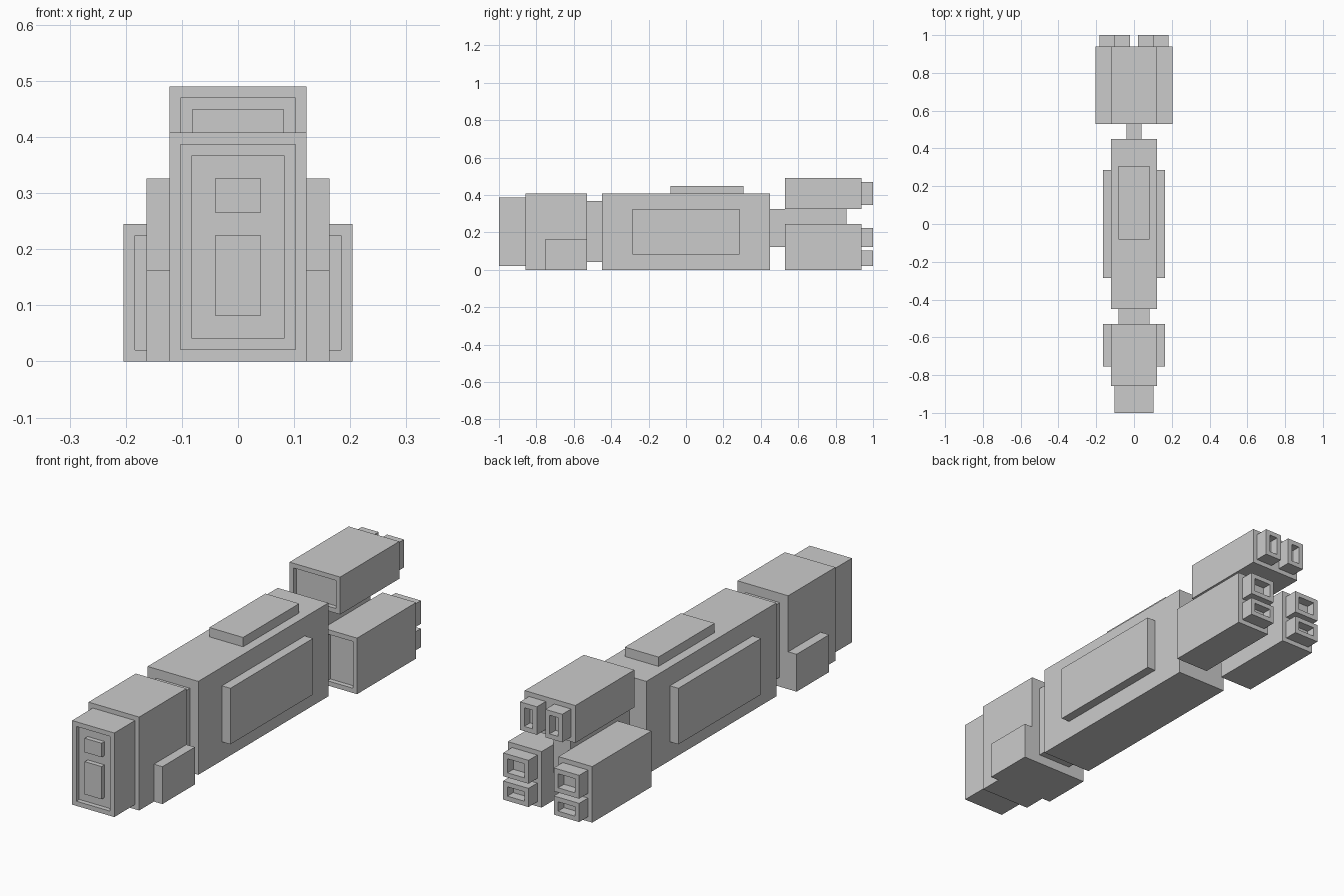
import bpy, bmesh
from mathutils import Vector

if "Cube" in bpy.data.objects:
    bpy.data.objects.remove(bpy.data.objects["Cube"])

U = 1 / 49  # model is laid out on a 98-unit-long grid


def box(name, x, y, z, recess=0, depth=1):
    """Box from grid ranges; recess=-1/+1 sinks a framed pocket into the -y/+y face."""
    bm = bmesh.new()
    bmesh.ops.create_cube(bm, size=1)
    for v in bm.verts:
        v.co = Vector([(r[0] + r[1]) / 2 + c * (r[1] - r[0])
                       for r, c in zip((x, y, z), v.co)]) * U
    bm.normal_update()
    if recess:
        face = next(f for f in bm.faces if f.normal.y * recess > 0.9)
        bmesh.ops.inset_region(bm, faces=[face], thickness=U, use_even_offset=True)
        inner = bmesh.ops.extrude_discrete_faces(bm, faces=[face])["faces"][0]
        bmesh.ops.translate(bm, verts=inner.verts, vec=(0, -recess * depth * U, 0))
    bmesh.ops.recalc_face_normals(bm, faces=bm.faces)
    mesh = bpy.data.meshes.new(name)
    bm.to_mesh(mesh)
    bm.free()
    obj = bpy.data.objects.new(name, mesh)
    bpy.context.collection.objects.link(obj)
    return obj


def pair(name, x, y, z, **kw):
    """Right-hand box plus its mirror image on the left."""
    box(name + "_right", x, y, z, **kw)
    box(name + "_left", (-x[1], -x[0]), y, z, **kw)


# Nose with framed front panel and two raised blocks
box("nose", (-5, 5), (-49, -42), (1, 19), recess=-1)
box("nose_upper_block", (-2, 2), (-49, -48), (13, 16))
box("nose_lower_block", (-2, 2), (-49, -48), (4, 11))

# Forward section with cheek pods
box("forward_section", (-6, 6), (-42, -26), (0, 20))
pair("cheek_pod", (6, 8), (-37, -26), (0, 8))
box("neck", (-4, 4), (-26, -22), (2, 18))

# Main hull with side and top plates
box("main_hull", (-6, 6), (-22, 22), (0, 20))
pair("side_plate", (6, 8), (-14, 14), (4, 16))
box("top_plate", (-4, 4), (-4, 15), (20, 22))

# Engine spine
box("engine_spine", (-2, 2), (22, 42), (6, 16))

# Engines with framed intakes
box("upper_engine", (-6, 6), (26, 46), (16, 24), recess=-1)
pair("lower_engine", (2, 10), (26, 46), (0, 12), recess=-1)

# Hollow exhaust nozzles
pair("upper_nozzle", (1, 5), (46, 49), (17, 23), recess=1, depth=2)
pair("lower_nozzle_big", (3, 9), (46, 49), (6, 11), recess=1, depth=2)
pair("lower_nozzle_small", (3, 9), (46, 49), (1, 5), recess=1, depth=2)
